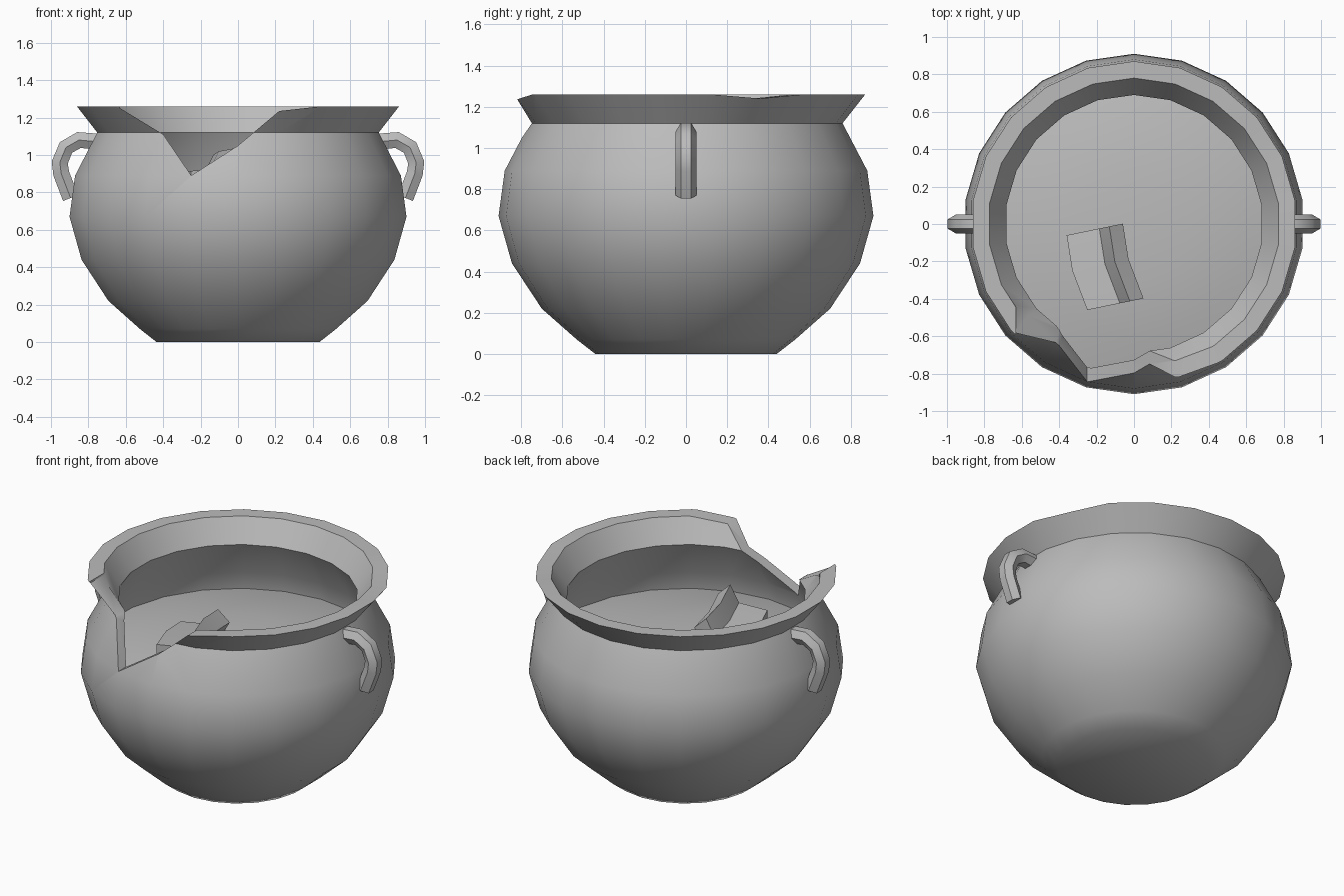
import bpy, bmesh, math
from mathutils import Vector

cube = bpy.data.objects.get("Cube")
if cube:
    bpy.data.objects.remove(cube, do_unlink=True)

SIDES = 22
clay = bpy.data.materials.new("grey_clay")
clay.use_nodes = True
clay.diffuse_color = (0.5, 0.5, 0.5, 1)
clay.node_tree.nodes["Principled BSDF"].inputs["Base Color"].default_value = (0.5, 0.5, 0.5, 1)


def activate(obj):
    bpy.ops.object.select_all(action='DESELECT')
    obj.select_set(True)
    bpy.context.view_layer.objects.active = obj


def smooth(obj, degrees):
    activate(obj)
    bpy.ops.object.shade_smooth_by_angle(angle=math.radians(degrees))


def add_mesh(name, bm):
    bmesh.ops.recalc_face_normals(bm, faces=bm.faces)
    mesh = bpy.data.meshes.new(name)
    bm.to_mesh(mesh)
    bm.free()
    mesh.materials.append(clay)
    obj = bpy.data.objects.new(name, mesh)
    bpy.context.collection.objects.link(obj)
    return obj


def lathe(profile):
    """Spin (radius, height) points round the z axis, starting at the back."""
    bm = bmesh.new()
    verts = [bm.verts.new((0, r, z)) for r, z in profile]
    edges = [bm.edges.new(pair) for pair in zip(verts, verts[1:])]
    bmesh.ops.spin(bm, geom=verts + edges, axis=(0, 0, 1), cent=(0, 0, 0),
                   angle=math.tau, steps=SIDES)
    bmesh.ops.remove_doubles(bm, verts=bm.verts, dist=0.0005)
    return bm


def loft(name, rings):
    """Join equal closed rings of points and cap both ends."""
    bm = bmesh.new()
    loops = [[bm.verts.new(p) for p in ring] for ring in rings]
    n = len(loops[0])
    for a, b in zip(loops, loops[1:]):
        for i in range(n):
            j = (i + 1) % n
            bm.faces.new((a[i], a[j], b[j], b[i]))
    bm.faces.new(loops[0])
    bm.faces.new(loops[-1])
    return add_mesh(name, bm)


# Pot shell: outside up to the flared rim, then down the inside
outside = [(0, 0), (0.44, 0), (0.53, 0.07), (0.70, 0.22), (0.845, 0.44),
           (0.91, 0.67), (0.88, 0.89), (0.76, 1.12), (0.87, 1.26)]
inside = [(0.78, 1.26), (0.69, 1.12), (0.81, 0.89), (0.86, 0.67),
          (0.80, 0.45), (0.66, 0.26), (0.40, 0.07), (0, 0.07)]
bm = lathe(outside + inside)
# Small dent in the rim on the left side
dent_angle = math.pi / 2 - 4 * math.tau / SIDES
for v in bm.verts:
    if v.co.z > 1.25 and abs(math.atan2(v.co.y, v.co.x) - dent_angle) < 0.05:
        v.co.z -= 0.02
pot = add_mesh("pot_body", bm)

# Broken notch in the front wall
notch = [(-0.66, 1.4), (-0.63, 1.25), (-0.40, 1.11), (-0.25, 0.89), (0.0, 1.05),
         (0.22, 1.235), (0.46, 1.262), (0.5, 1.4)]
cutter = loft("notch_cutter", [[(x, y, z) for x, z in notch] for y in (-1.3, -0.3)])
cut = pot.modifiers.new("notch", 'BOOLEAN')
cut.operation = 'DIFFERENCE'
cut.solver = 'EXACT'
cut.object = cutter
activate(pot)
bpy.ops.object.modifier_apply(modifier=cut.name)
bpy.data.objects.remove(cutter, do_unlink=True)
smooth(pot, 45)

# Gently domed contents
contents = add_mesh("pot_contents", lathe([(0, 0.87), (0.3, 0.863), (0.6, 0.83), (0.85, 0.77)]))
smooth(contents, 45)

# Broken piece of rim resting on the contents
section = [(0, 0.90), (0.18, 0.915), (0.235, 1.02), (0.31, 0.95), (0.26, 0.86), (0, 0.84)]
across = Vector((0.97, 0.2, 0))
stations = [(-0.36, -0.06, -0.02), (-0.33, -0.25, 0), (-0.25, -0.46, 0.015)]
shard = loft("rim_shard", [[Vector(s) + across * u + Vector((0, 0, z)) for u, z in section]
                           for s in stations])
smooth(shard, 30)

# Tube handles on both sides
path = [(0.74, 1.07), (0.85, 1.08), (0.92, 1.04), (0.953, 0.96), (0.945, 0.90), (0.895, 0.77)]
for side, name in ((1, "left_handle"), (-1, "right_handle")):
    curve = bpy.data.curves.new(name, 'CURVE')
    curve.dimensions = '3D'
    curve.bevel_depth = 0.05
    curve.bevel_resolution = 1
    curve.use_fill_caps = True
    spline = curve.splines.new('POLY')
    spline.points.add(len(path) - 1)
    for point, (x, z) in zip(spline.points, path):
        point.co = (side * x, 0, z, 1)
    curve.materials.append(clay)
    handle = bpy.data.objects.new(name, curve)
    bpy.context.collection.objects.link(handle)
    activate(handle)
    bpy.ops.object.convert(target='MESH')
    smooth(bpy.context.view_layer.objects.active, 50)
